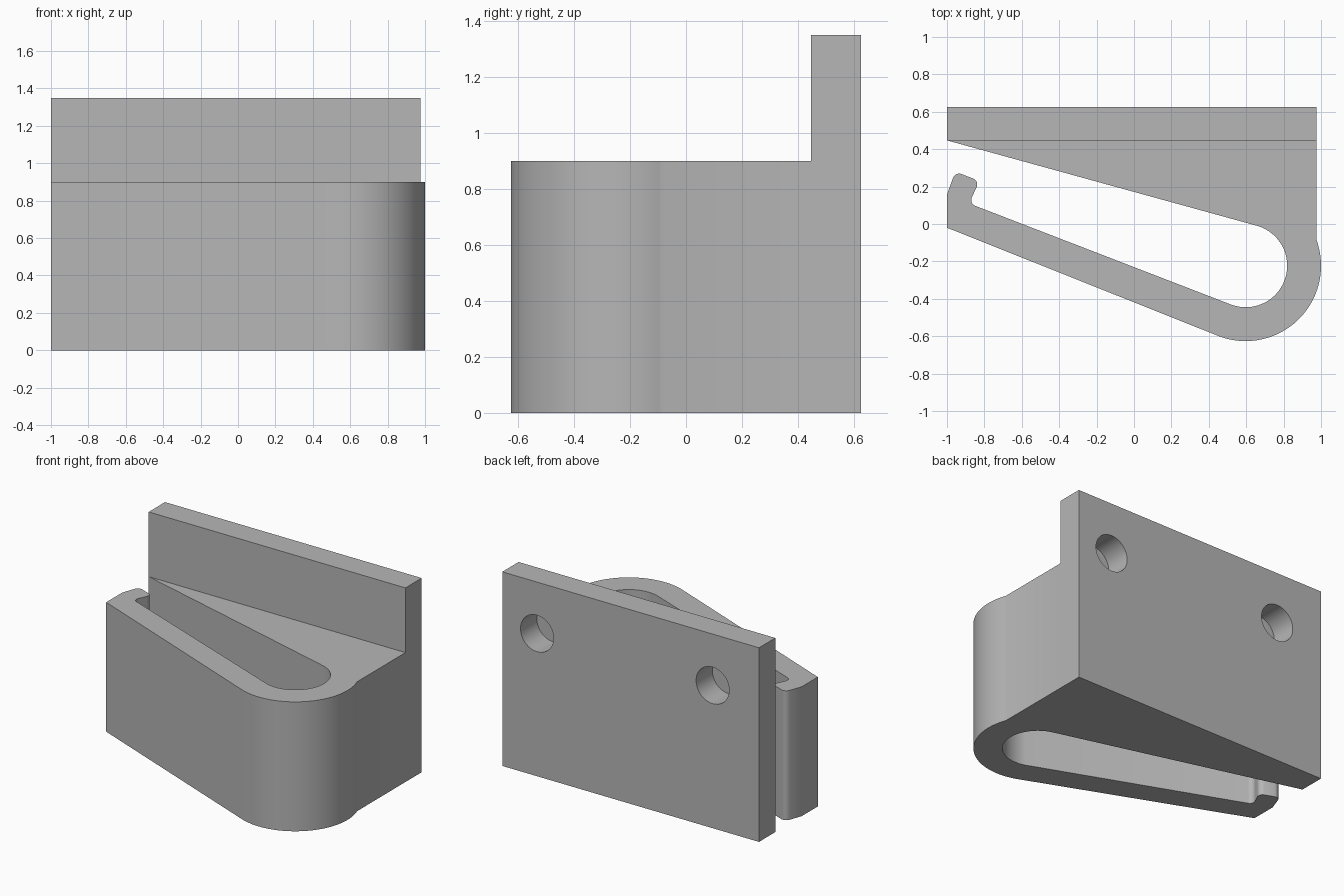
import bpy, bmesh, math
from mathutils import Vector

if "Cube" in bpy.data.objects:
    bpy.data.objects.remove(bpy.data.objects["Cube"], do_unlink=True)

LEFT, RIGHT, BACK, PLATE_Y = -1.0, 0.975, 0.626, 0.447
BODY_H, PLATE_H = 0.9, 1.35
BEND, R_OUT, R_IN = Vector((0.597, -0.223)), 0.403, 0.222

grey = bpy.data.materials.new("plain grey")
grey.use_nodes = True
grey.diffuse_color = (0.47, 0.47, 0.47, 1)
grey.node_tree.nodes["Principled BSDF"].inputs["Base Color"].default_value = grey.diffuse_color


def arc(centre, radius, start, end, steps):
    angles = [math.radians(start + (end - start) * i / steps) for i in range(steps + 1)]
    return [centre + radius * Vector((math.cos(a), math.sin(a))) for a in angles]


def rounded(before, corner, after, size=0.036, steps=6):
    """Round a corner with a short curve between its two neighbours."""
    before, corner, after = Vector(before), Vector(corner), Vector(after)
    p = corner + (before - corner).normalized() * size
    q = corner + (after - corner).normalized() * size
    ts = [i / steps for i in range(steps + 1)]
    # weighted curve follows a circular arc at a right-angled corner
    w = math.sqrt(0.5)
    return [((1 - t) ** 2 * p + 2 * w * t * (1 - t) * corner + t * t * q)
            / ((1 - t) ** 2 + 2 * w * t * (1 - t) + t * t) for t in ts]


def make_object(name, bm):
    bmesh.ops.recalc_face_normals(bm, faces=bm.faces)
    mesh = bpy.data.meshes.new(name)
    bm.to_mesh(mesh)
    bm.free()
    mesh.materials.append(grey)
    obj = bpy.data.objects.new(name, mesh)
    bpy.context.collection.objects.link(obj)
    return obj


def extrude(bm, faces, offset, keep):
    result = bmesh.ops.extrude_face_region(bm, geom=faces, use_keep_orig=keep)["geom"]
    moved = [g for g in result if isinstance(g, bmesh.types.BMVert)]
    bmesh.ops.translate(bm, verts=moved, vec=offset)
    return [g for g in result if isinstance(g, bmesh.types.BMFace)]


# Clip outline: wedge, bend, spring arm and hooked tip
tip, lip, nook = (-0.956, 0.280), (-0.826, 0.230), (-0.882, 0.110)
wall = Vector((LEFT, 0.157))
inner_bend = arc(BEND, R_IN, 74.6, -111.2, 48)
outer_end = math.degrees(math.acos((RIGHT - BEND.x) / R_OUT))
outline = [Vector((RIGHT, PLATE_Y)), Vector((LEFT, PLATE_Y))]
outline += inner_bend
outline += rounded(inner_bend[-1], nook, lip)
outline += rounded(nook, lip, tip)
outline += rounded(lip, tip, wall)
outline += [wall, Vector((LEFT, -0.02))]
outline += arc(BEND, R_OUT, -111.6, outer_end, 56)

# Clip and back plate share one edge, then rise to their own heights
bm = bmesh.new()
clip_verts = [bm.verts.new((p.x, p.y, 0)) for p in outline]
back_verts = [bm.verts.new((x, BACK, 0)) for x in (LEFT, RIGHT)]
bm.faces.new(clip_verts)
bm.faces.new([clip_verts[1], clip_verts[0], back_verts[1], back_verts[0]])
tops = extrude(bm, bm.faces[:], (0, 0, BODY_H), True)
plate_top = [f for f in tops if len(f.verts) == 4 and f.calc_center_median().y > PLATE_Y
             and all(v.co.z > BODY_H / 2 for v in f.verts)]
extrude(bm, plate_top, (0, 0, PLATE_H - BODY_H), False)
clip = make_object("wall_clip", bm)

# Screw holes through the plate only
bm = bmesh.new()
for x in (-0.643, 0.708):
    ring = arc(Vector((x, 0.993)), 0.127, 0, 360, 48)[:-1]
    face = bm.faces.new([bm.verts.new((p.x, PLATE_Y, p.y)) for p in ring])
    extrude(bm, [face], (0, 0.3, 0), True)
cutter = make_object("screw_hole_cutter", bm)
cutter.hide_render = True

cut = clip.modifiers.new("screw holes", 'BOOLEAN')
cut.operation = 'DIFFERENCE'
cut.solver = 'EXACT'
cut.object = cutter
bpy.ops.object.select_all(action='DESELECT')
bpy.context.view_layer.objects.active = clip
clip.select_set(True)
bpy.ops.object.modifier_apply(modifier=cut.name)
bpy.data.objects.remove(cutter, do_unlink=True)
bpy.ops.object.shade_smooth_by_angle(angle=math.radians(30))
